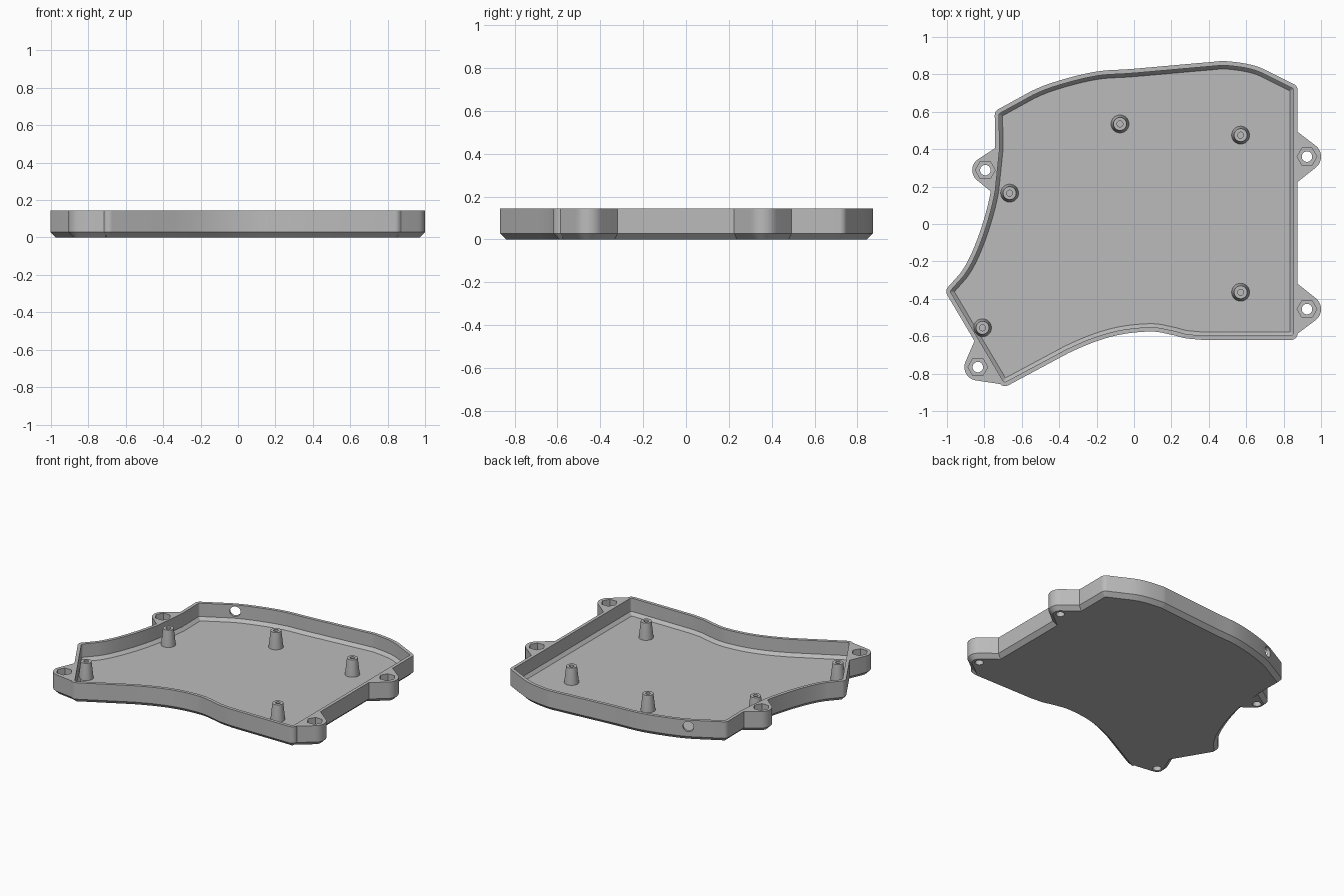
import bpy, bmesh, math
from mathutils import Vector
from mathutils.geometry import convex_hull_2d

if "Cube" in bpy.data.objects:
    bpy.data.objects.remove(bpy.data.objects["Cube"], do_unlink=True)

HEIGHT, CHAMFER, FLOOR = 0.145, 0.028, 0.028

grey = bpy.data.materials.new("plain grey")
grey.use_nodes = True
grey.diffuse_color = (0.5, 0.5, 0.5, 1)
grey.node_tree.nodes["Principled BSDF"].inputs["Base Color"].default_value = (0.5, 0.5, 0.5, 1)


def smooth_run(points, steps=6):
    """Catmull-Rom curve through the points, with straight end segments."""
    p = [Vector(q) for q in points]
    out = [p[0]]
    for a, b, c, d in zip(p, p[1:], p[2:], p[3:]):
        for i in range(steps):
            t = i / steps
            out.append(0.5 * (2 * b + (c - a) * t + (2 * a - 5 * b + 4 * c - d) * t ** 2
                              + (3 * b - a - 3 * c + d) * t ** 3))
    return out + p[-2:]


def corners(pts):
    """Each point with the unit directions into and out of it."""
    for i, p in enumerate(pts):
        yield p, (p - pts[i - 1]).normalized(), (pts[(i + 1) % len(pts)] - p).normalized()


def inset(pts, dist):
    """Move a counter-clockwise outline inwards with mitred corners."""
    out = []
    for p, u, v in corners(pts):
        n1, n2 = Vector((-u.y, u.x)), Vector((-v.y, v.x))
        out.append(p + (n1 + n2) * dist / (1 + n1.dot(n2)))
    return out


def rounded(pts, radius, steps=6):
    """Replace the sharp corners by arcs."""
    out = []
    for p, u, v in corners(pts):
        angle = u.angle(v)
        if angle < 0.6:
            out.append(p)
            continue
        start = p - u * radius * math.tan(angle / 2)
        centre = start + Vector((-u.y, u.x)) * radius
        for i in range(steps + 1):
            a = math.atan2(-u.x, u.y) + angle * i / steps
            out.append(centre + Vector((math.cos(a), math.sin(a))) * radius)
    return out


def circle(x, y, r, n=32):
    return [Vector((x + r * math.cos(math.tau * i / n), y + r * math.sin(math.tau * i / n)))
            for i in range(n)]


def loft(name, rings):
    """Closed solid through a stack of (outline, z) rings."""
    bm = bmesh.new()
    loops = [[bm.verts.new((p.x, p.y, z)) for p in pts] for pts, z in rings]
    n = len(loops[0])
    for a, b in zip(loops, loops[1:]):
        for i in range(n):
            j = (i + 1) % n
            bm.faces.new((a[i], a[j], b[j], b[i]))
    bm.faces.new(loops[0][::-1])
    bm.faces.new(loops[-1])
    bmesh.ops.recalc_face_normals(bm, faces=bm.faces)
    mesh = bpy.data.meshes.new(name)
    bm.to_mesh(mesh)
    bm.free()
    mesh.materials.append(grey)
    obj = bpy.data.objects.new(name, mesh)
    bpy.context.collection.objects.link(obj)
    return obj


def boolean(target, tool, operation):
    mod = target.modifiers.new(tool.name, "BOOLEAN")
    mod.operation, mod.solver, mod.object = operation, "EXACT", tool
    tool.hide_render = True
    bpy.context.view_layer.objects.active = target
    bpy.ops.object.modifier_apply(modifier=mod.name)
    bpy.data.objects.remove(tool, do_unlink=True)


def shade(obj):
    bpy.ops.object.select_all(action="DESELECT")
    obj.select_set(True)
    bpy.context.view_layer.objects.active = obj
    bpy.ops.object.shade_smooth_by_angle(angle=math.radians(28))


# Body outline, counter-clockwise from the front left tip
front = [(-0.703, -0.879), (-0.35, -0.69), (-0.12, -0.602), (0.08, -0.575),
         (0.2, -0.592), (0.28, -0.612), (0.37, -0.62)]
back = [(0.875, 0.738), (0.78, 0.785), (0.65, 0.845), (0.5, 0.87), (0.4, 0.865), (0, 0.83),
        (-0.2, 0.815), (-0.4, 0.767), (-0.55, 0.71), (-0.745, 0.603)]
side = [(-0.742, 0.4), (-0.765, 0.18), (-0.81, 0), (-0.87, -0.16),
        (-0.93, -0.265), (-1.012, -0.357)]
outline = smooth_run(front) + [Vector((0.875, -0.62))] + smooth_run(back) + smooth_run(side)

tray = loft("tray", [(rounded(inset(outline, CHAMFER), 0.008), 0),
                     (rounded(outline, 0.036), CHAMFER),
                     (rounded(outline, 0.036), HEIGHT)])

# Screw lugs: centre, radius and the points where they run into the wall
lugs = [((0.925, 0.36), 0.075, [(0.8, 0.55), (0.8, 0.165)]),
        ((0.925, -0.455), 0.075, [(0.8, -0.26), (0.85, -0.605), (0.75, -0.55)]),
        ((-0.795, 0.288), 0.07, [(-0.69, 0.44), (-0.7, 0.12)]),
        ((-0.835, -0.765), 0.072, [(-0.82, -0.55), (-0.7, -0.858), (-0.65, -0.8)])]
for (x, y), r, base in lugs:
    pts = circle(x, y, r) + [Vector(b) for b in base]
    hull = [pts[i] for i in convex_hull_2d(pts)]
    area = sum(a.x * b.y - b.x * a.y for a, b in zip(hull, hull[1:] + hull[:1]))
    if area < 0:
        hull.reverse()
    boolean(tray, loft("lug", [(inset(hull, CHAMFER), 0), (hull, CHAMFER), (hull, HEIGHT)]), "UNION")

# Hollow inside with a sloped foot
rim = rounded(inset(outline, 0.023), 0.014)
foot = rounded(inset(outline, 0.042), 0.002)
boolean(tray, loft("cavity", [(foot, FLOOR), (rim, FLOOR + 0.022), (rim, 0.3)]), "DIFFERENCE")

# Screw holes with hexagonal nut pockets
for (x, y), r, base in lugs:
    boolean(tray, loft("screw_hole", [(circle(x, y, 0.028), -0.1), (circle(x, y, 0.028), 0.3)]),
            "DIFFERENCE")
    nut = circle(x, y, 0.053, 6)
    boolean(tray, loft("nut_pocket", [(nut, 0.085), (nut, 0.3)]), "DIFFERENCE")

# Cable hole through the back wall
cable = loft("cable_hole", [(circle(0, 0, 0.036), -0.1), (circle(0, 0, 0.036), 0.1)])
cable.location = (-0.52, 0.715, 0.098)
cable.rotation_euler = Vector((-0.45, 0.89, 0)).to_track_quat("Z", "Y").to_euler()
bpy.context.view_layer.update()
boolean(tray, cable, "DIFFERENCE")
shade(tray)

# Tapered standoffs with blind screw holes
for i, (x, y) in enumerate([(-0.075, 0.535), (0.57, 0.475), (-0.665, 0.165),
                            (0.57, -0.365), (-0.81, -0.555)]):
    profile = [(0.048, FLOOR - 0.01), (0.048, FLOOR), (0.035, HEIGHT), (0.016, HEIGHT), (0.016, 0.06)]
    shade(loft(f"standoff_{i + 1}", [(circle(x, y, r), z) for r, z in profile]))
